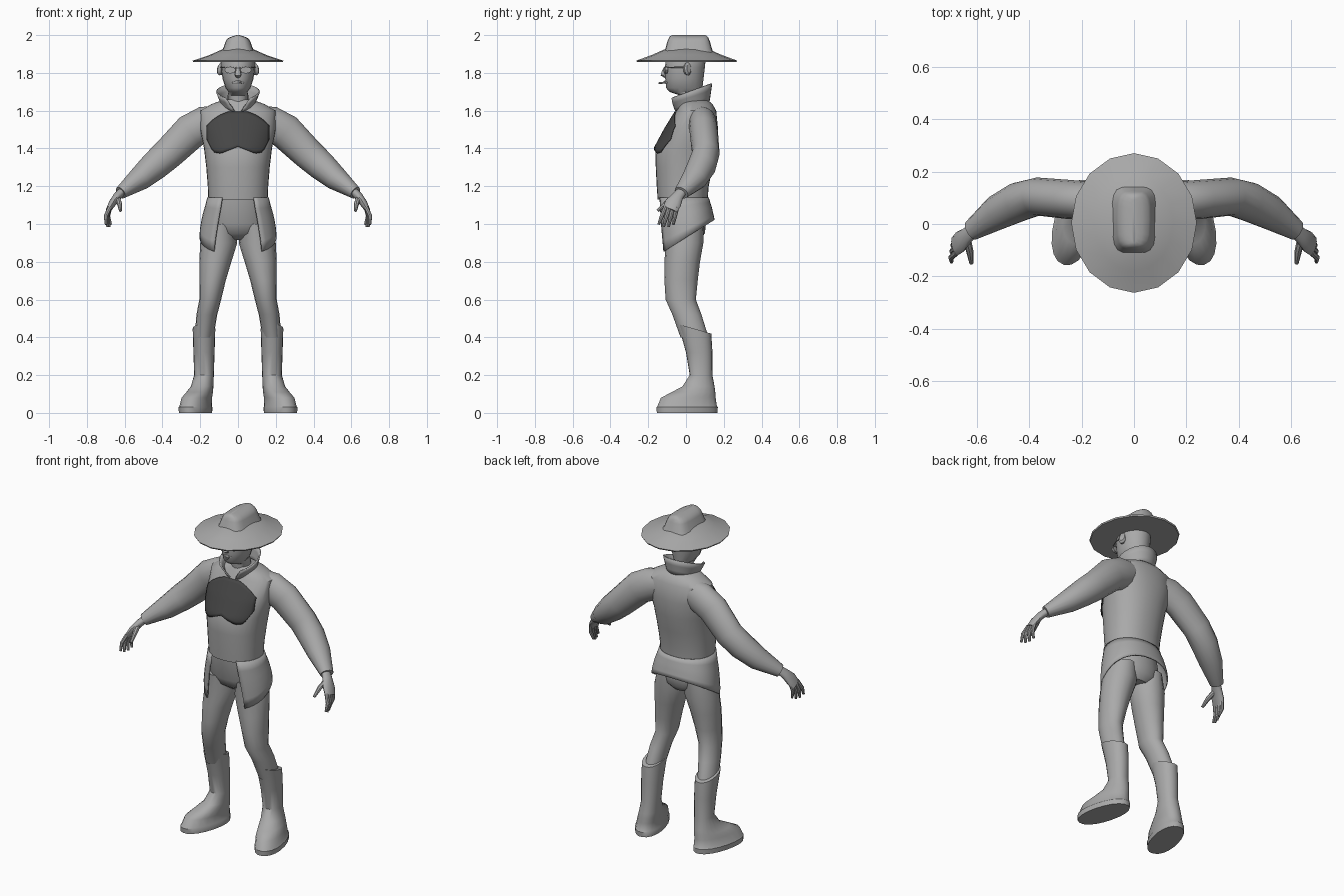
import bpy, bmesh, math
from mathutils import Vector

cube = bpy.data.objects.get("Cube")
if cube:
    bpy.data.objects.remove(cube)

made = []


def material(name, value):
    m = bpy.data.materials.new(name)
    m.use_nodes = True
    color = (value, value, value, 1)
    m.diffuse_color = color
    m.node_tree.nodes["Principled BSDF"].inputs["Base Color"].default_value = color
    return m


grey = material("grey_cloth", 0.4)
dark = material("dark_patch", 0.06)


def skin(name, rings, closed=True, mat=grey, thick=0, side=1):
    """Bridge rings of points; closed rings get end caps, open ones a thickness."""
    bm = bmesh.new()
    rows = [[bm.verts.new((p[0] * side, p[1], p[2])) for p in r] for r in rings]
    n = len(rows[0])
    for a, b in zip(rows, rows[1:]):
        for i in range(n if closed else n - 1):
            j = (i + 1) % n
            bm.faces.new((a[i], a[j], b[j], b[i]))
    if closed:
        bm.faces.new(rows[0])
        bm.faces.new(rows[-1])
    bmesh.ops.recalc_face_normals(bm, faces=bm.faces)
    me = bpy.data.meshes.new(name)
    bm.to_mesh(me)
    bm.free()
    me.materials.append(mat)
    ob = bpy.data.objects.new(name, me)
    bpy.context.collection.objects.link(ob)
    if thick:
        mod = ob.modifiers.new("thickness", 'SOLIDIFY')
        mod.thickness = thick
        mod.offset = 0
    made.append(ob)
    return ob


def oval(a, p=2):
    c, s = math.cos(a), math.sin(a)
    return (math.copysign(abs(c) ** (2 / p), c), math.copysign(abs(s) ** (2 / p), s))


def level(z, cx, cy, rx, ry, rot=0, tilt=0, n=16, p=2):
    """Horizontal oval section, optionally turned and tilted front to back."""
    pts = []
    c, s = math.cos(math.radians(rot)), math.sin(math.radians(rot))
    for i in range(n):
        u, v = oval(2 * math.pi * i / n, p)
        x, y = u * rx, v * ry
        pts.append((cx + x * c - y * s, cy + x * s + y * c, z + tilt * y))
    return pts


def profile(rows, n=16, p=2):
    """Sections given as height, half width, front y, back y."""
    return [level(z, 0, (f + b) / 2, rx, (b - f) / 2, n=n, p=p) for z, rx, f, b in rows]


def tube(name, path, ref, side=1, n=12):
    """Oval tube along a path of (centre, radius along ref, other radius)."""
    cs = [Vector(p[0]) for p in path]
    rings = []
    for i, (c, ra, rb) in enumerate(path):
        t = (cs[min(i + 1, len(cs) - 1)] - cs[max(i - 1, 0)]).normalized()
        u = (Vector(ref) - t * t.dot(Vector(ref))).normalized()
        w = t.cross(u)
        ring = []
        for k in range(n):
            a, b = oval(2 * math.pi * k / n)
            ring.append(cs[i] + u * a * ra + w * b * rb)
        rings.append(ring)
    return skin(name, rings, side=side)


def at(table, x):
    """Linear lookup in a table sorted by its first column."""
    for a, b in zip(table, table[1:]):
        if x <= b[0]:
            t = max(0, (x - a[0]) / (b[0] - a[0]))
            return [p + (q - p) * t for p, q in zip(a, b)]
    return table[-1]


def mix(a, b, t):
    return a + (b - a) * t


# Coat body
COAT = [(0.84, .2, -.14, .15), (.95, .195, -.145, .14), (1.05, .178, -.15, .13),
        (1.13, .157, -.15, .115), (1.2, .16, -.155, .12), (1.3, .168, -.16, .14),
        (1.4, .18, -.163, .16), (1.5, .2, -.11, .17), (1.6, .2, -.05, .16),
        (1.635, .14, -.035, .14), (1.66, .07, -.02, .11)]
BOXY = 2.2
skin("coat_body", profile(COAT[3:], 32, BOXY))

# Coat skirt, open at the front, with a hem that rises to the back
rings = []
for j in range(6):
    t = j / 5
    _, rx, f, b = at(COAT, mix(1.14, .88, t))
    gap = math.radians(mix(29, 37, t))
    ring = []
    for i in range(31):
        u, v = oval(mix(gap, 2 * math.pi - gap, i / 30) - math.pi / 2, BOXY)
        y = (f + b) / 2 + v * (b - f) / 2 * 1.01
        ring.append((u * rx * 1.01, y, mix(1.14, .84 + (y + .14) * .63, t)))
    rings.append(ring)
skin("coat_skirt", rings, closed=False, thick=.008)

# Dark patch lying on the chest
EDGE = [(0, 1.41, 1.595), (.05, 1.39, 1.595), (.09, 1.373, 1.58),
        (.13, 1.38, 1.555), (.165, 1.45, 1.52)]
rings = []
for i in range(25):
    x = mix(-.165, .165, i / 24)
    _, low, high = at(EDGE, abs(x))
    ring = []
    for j in range(13):
        z = mix(low, high, j / 12)
        _, rx, f, b = at(COAT, z)
        depth = (1 - abs(x / (rx * 1.03)) ** BOXY) ** (1 / BOXY)
        ring.append((x, (f + b) / 2 - depth * (b - f) / 2 * 1.03 - .002, z))
    rings.append(ring)
skin("chest_patch", rings, closed=False, mat=dark, thick=.004)

# Raised collar, open at the throat
rings = []
for j in range(4):
    t = j / 3
    gap = math.radians(mix(10, 38, t))
    ring = []
    for i in range(25):
        u, v = oval(mix(gap, 2 * math.pi - gap, i / 24) - math.pi / 2)
        y = mix(.035, .018, t) + v * mix(.085, .117, t)
        ring.append((u * mix(.08, .112, t), y, mix(1.605 + .3 * y, 1.695 + .36 * y, t)))
    rings.append(ring)
skin("collar", rings, closed=False, thick=.008)

# Head and neck
HEAD = [(1.58, .055, -.02, .09), (1.68, .055, -.03, .085), (1.7, .05, -.088, .085),
        (1.72, .066, -.105, .087), (1.77, .082, -.11, .093), (1.83, .09, -.112, .1),
        (1.88, .088, -.105, .105), (1.91, .07, -.08, .085)]
skin("head", profile(HEAD, 20))
tube("nose", [((0, -.1, 1.84), .008, .006), ((0, -.117, 1.81), .012, .01),
              ((0, -.122, 1.79), .018, .013), ((0, -.108, 1.778), .012, .006)], (1, 0, 0))
tube("lips", [((-.03, -.096, 1.748), .004, .004), ((0, -.109, 1.752), .009, .008),
              ((.03, -.096, 1.748), .004, .004)], (0, 0, 1))
tube("mouth_stick", [((.012, -.105, 1.75), .005, .005),
                     ((.014, -.145, 1.745), .005, .005)], (1, 0, 0), n=8)
tube("glasses_bridge", [((-.015, -.117, 1.825), .003, .003),
                        ((.015, -.117, 1.825), .003, .003)], (0, 0, 1), n=6)

# Hat
brim = [(1.857, .05, .05), (1.857, .236, .262), (1.865, .24, .267),
        (1.895, .15, .185), (1.928, .075, .11)]
skin("hat_brim", [level(z, 0, .004, rx, ry, n=16) for z, rx, ry in brim])
crown = [(1.9, .095, .135), (1.925, .08, .124), (1.965, .066, .113),
         (1.982, .056, .106), (1.993, .032, .1), (2, .008, .088)]
skin("hat_crown", [level(z, 0, .014, rx, ry, n=20, p=3.5) for z, rx, ry in crown])

# Hips
skin("hips", profile([(1.14, .14, -.14, .1), (1.0, .165, -.125, .105),
                      (.95, .14, -.1, .1), (.915, .08, -.05, .07)], 20))

for side, word in ((1, "left"), (-1, "right")):
    # Ear and glasses
    tube(word + "_ear", [((.08, 0, 1.82), .018, .03), ((.094, .01, 1.822), .022, .036),
                         ((.101, .016, 1.824), .014, .026)], (0, 1, 0), side)
    tube(word + "_lens", [((.04, -.1, 1.815), .03, .018),
                          ((.042, -.114, 1.815), .03, .018)], (1, 0, 0), side)
    tube(word + "_temple", [((.07, -.098, 1.828), .003, .003), ((.088, -.05, 1.83), .003, .003),
                            ((.094, .01, 1.83), .003, .003)], (0, 0, 1), side, 6)

    # Sleeve
    tube(word + "_sleeve", [((.1, .075, 1.55), .07, .08), ((.17, .088, 1.53), .074, .095),
                            ((.25, .094, 1.49), .075, .094), ((.37, .105, 1.372), .073, .084),
                            ((.44, .085, 1.31), .076, .078), ((.52, .045, 1.24), .068, .064),
                            ((.622, -.025, 1.165), .04, .034)], (0, 1, 0), side, 16)

    # Hand with four fingers and a thumb
    tube(word + "_palm", [((.605, -.015, 1.18), .026, .022), ((.64, -.045, 1.145), .032, .022),
                          ((.665, -.068, 1.11), .044, .02), ((.685, -.085, 1.075), .04, .014)],
         (0, 1, 0), side)
    for i in range(4):
        base, tip = -.108 + .02 * i, -.145 + .026 * i
        drop = (.012, 0, 0, .012)[i]
        tube(f"{word}_finger_{i + 1}",
             [((.678, base, 1.09), .012, .012),
              ((.7 - .004 * i, mix(base, tip, .55), 1.035 + drop / 2), .011, .011),
              ((.698 - .008 * i, tip, .985 + drop), .007, .007)], (0, 1, 0), side, 8)
    tube(word + "_thumb", [((.64, -.055, 1.14), .016, .016), ((.628, -.105, 1.11), .014, .013),
                           ((.622, -.15, 1.07), .008, .008)], (1, 0, 0), side, 8)

    # Trouser leg
    leg = [(1.0, .095, -.01, .08, .105), (.9, .102, -.008, .098, .1),
           (.8, .12, -.02, .085, .094), (.7, .135, -.026, .07, .088),
           (.6, .147, -.028, .058, .08), (.52, .165, .005, .055, .077),
           (.4, .18, .045, .05, .074)]
    skin(word + "_leg", [level(*row) for row in leg], side=side)

    # Boot shaft and foot: sections with a turn and a tilt
    boot = [(0, .225, .006, .078, .166, 15, 0), (.03, .225, .006, .08, .168, 15, 0),
            (.035, .224, .006, .076, .163, 15, 0), (.08, .218, .012, .072, .15, 15, 0),
            (.11, .203, .04, .066, .118, 13, 0), (.14, .19, .066, .059, .086, 8, 0),
            (.2, .18, .08, .052, .06, 0, 0), (.32, .18, .07, .056, .07, 0, 0),
            (.445, .18, .046, .06, .088, 0, -.29)]
    skin(word + "_boot", [level(*row, n=20, p=2.15) for row in boot], side=side)

# Smooth shading with sharp edges kept
bpy.ops.object.select_all(action='DESELECT')
for ob in made:
    ob.select_set(True)
bpy.context.view_layer.objects.active = made[0]
bpy.ops.object.shade_smooth_by_angle(angle=math.radians(40))
